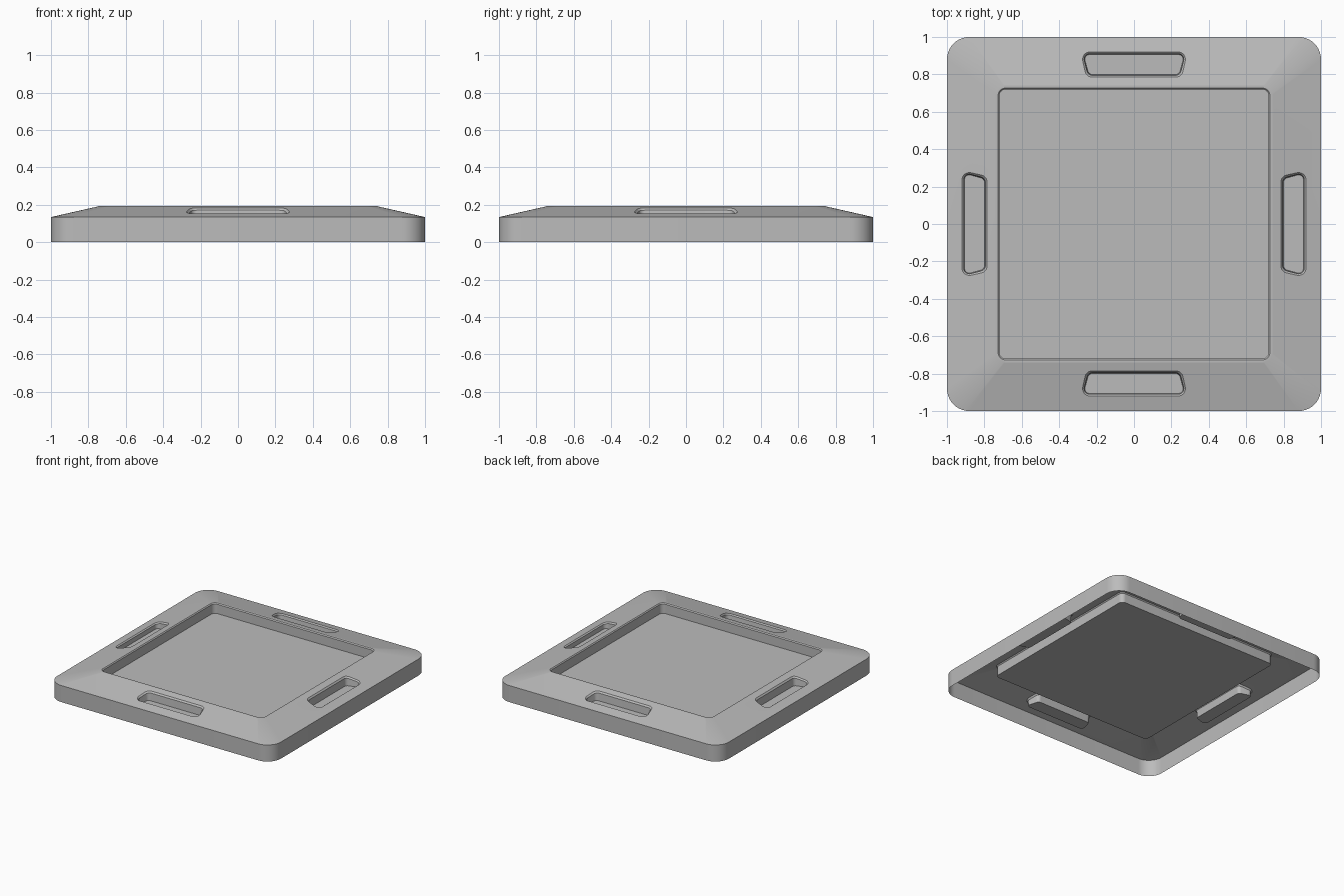
import bpy, bmesh, math
from mathutils import Vector, Matrix

cube = bpy.data.objects.get("Cube")
if cube:
    bpy.data.objects.remove(cube, do_unlink=True)

ARC = 10                                  # segments per rounded corner
RIM_Z, TOP_Z, FLOOR_Z = 0.134, 0.193, 0.11
SLOPE_IN = 0.74                           # half width where the slope ends


def rounded(corners, radius):
    """Counter-clockwise outline of a convex polygon with filleted corners."""
    pts = []
    for i, c in enumerate(corners):
        c = Vector((*c, 0))
        u = (Vector((*corners[i - 1], 0)) - c).normalized()
        v = (Vector((*corners[(i + 1) % len(corners)], 0)) - c).normalized()
        half = u.angle(v) / 2
        mid = c + (u + v).normalized() * radius / math.sin(half)
        a = (c + u * radius / math.tan(half) - mid).normalized()
        b = (c + v * radius / math.tan(half) - mid).normalized()
        pts += [mid + a.slerp(b, k / ARC) * radius for k in range(ARC + 1)]
    return pts


def square(h, radius):
    return rounded([(-h, -h), (h, -h), (h, h), (-h, h)], radius)


def slot(shrink):
    """Front hand slot outline, wider along its outer edge."""
    o, i, s = -0.92 + shrink, -0.785 - shrink, shrink
    return rounded([(-0.285 + s, o), (0.285 - s, o),
                    (0.255 - s, i), (-0.255 + s, i)], 0.04 - shrink)


def slope_z(y):
    return RIM_Z + (1 + y) * (TOP_Z - RIM_Z) / (1 - SLOPE_IN)


def ring(bm, pts, z):
    return [bm.verts.new((p.x, p.y, z(p.y) if callable(z) else z)) for p in pts]


def bridge(bm, a, b, skip_sides=False):
    n = len(a)
    for i in range(n):
        j = (i + 1) % n
        if not (skip_sides and i % (ARC + 1) == ARC):
            bm.faces.new((a[i], a[j], b[j], b[i]))


def loop_edges(bm, loop):
    return [bm.edges.get((a, b)) or bm.edges.new((a, b))
            for a, b in zip(loop, loop[1:] + loop[:1])]


bm = bmesh.new()

# Skirt, sloped border corners and central tray
profile = [(1.0, 0.12, 0), (1.0, 0.12, RIM_Z), (SLOPE_IN, 0.05, TOP_Z),
           (0.727, 0.04, TOP_Z), (0.72, 0.035, TOP_Z - 0.008), (0.72, 0.035, FLOOR_Z)]
rings = [ring(bm, square(h, r), z) for h, r, z in profile]
for k in range(len(rings) - 1):
    bridge(bm, rings[k], rings[k + 1], skip_sides=(k == 1))
bm.faces.new(rings[-1])

# Sloped sides, each with a sunken hand slot
outer, inner = rings[1], rings[2]
for side in range(4):
    turn = Matrix.Rotation(side * math.pi / 2, 3, 'Z')
    lip = ring(bm, slot(0), slope_z)
    wall = ring(bm, slot(0.01), lambda y: slope_z(y) - 0.01)
    base = ring(bm, slot(0.014), FLOOR_Z)
    bmesh.ops.rotate(bm, verts=lip + wall + base, matrix=turn)
    bridge(bm, lip, wall)
    bridge(bm, wall, base)
    bm.faces.new(base)
    i = side * (ARC + 1) + ARC
    j = (i + 1) % len(outer)
    panel = [outer[i], outer[j], inner[j], inner[i]]
    bmesh.ops.triangle_fill(bm, use_beauty=True,
                            edges=loop_edges(bm, panel) + loop_edges(bm, lip),
                            normal=turn @ Vector((0, -0.22, 0.97)))

bmesh.ops.recalc_face_normals(bm, faces=bm.faces)
bm.normal_update()
tray_floor = max(bm.faces, key=lambda f: f.calc_area())
if tray_floor.normal.z < 0:
    bmesh.ops.reverse_faces(bm, faces=bm.faces)

mesh = bpy.data.meshes.new("tray_lid")
bm.to_mesh(mesh)
bm.free()
lid = bpy.data.objects.new("tray_lid", mesh)
bpy.context.collection.objects.link(lid)

# Plain grey plastic
grey = bpy.data.materials.new("light_grey")
grey.use_nodes = True
color = (0.5, 0.5, 0.5, 1)
grey.diffuse_color = color
grey.node_tree.nodes["Principled BSDF"].inputs["Base Color"].default_value = color
mesh.materials.append(grey)

bpy.ops.object.select_all(action='DESELECT')
lid.select_set(True)
bpy.context.view_layer.objects.active = lid
bpy.ops.object.shade_smooth_by_angle(angle=math.radians(12))
